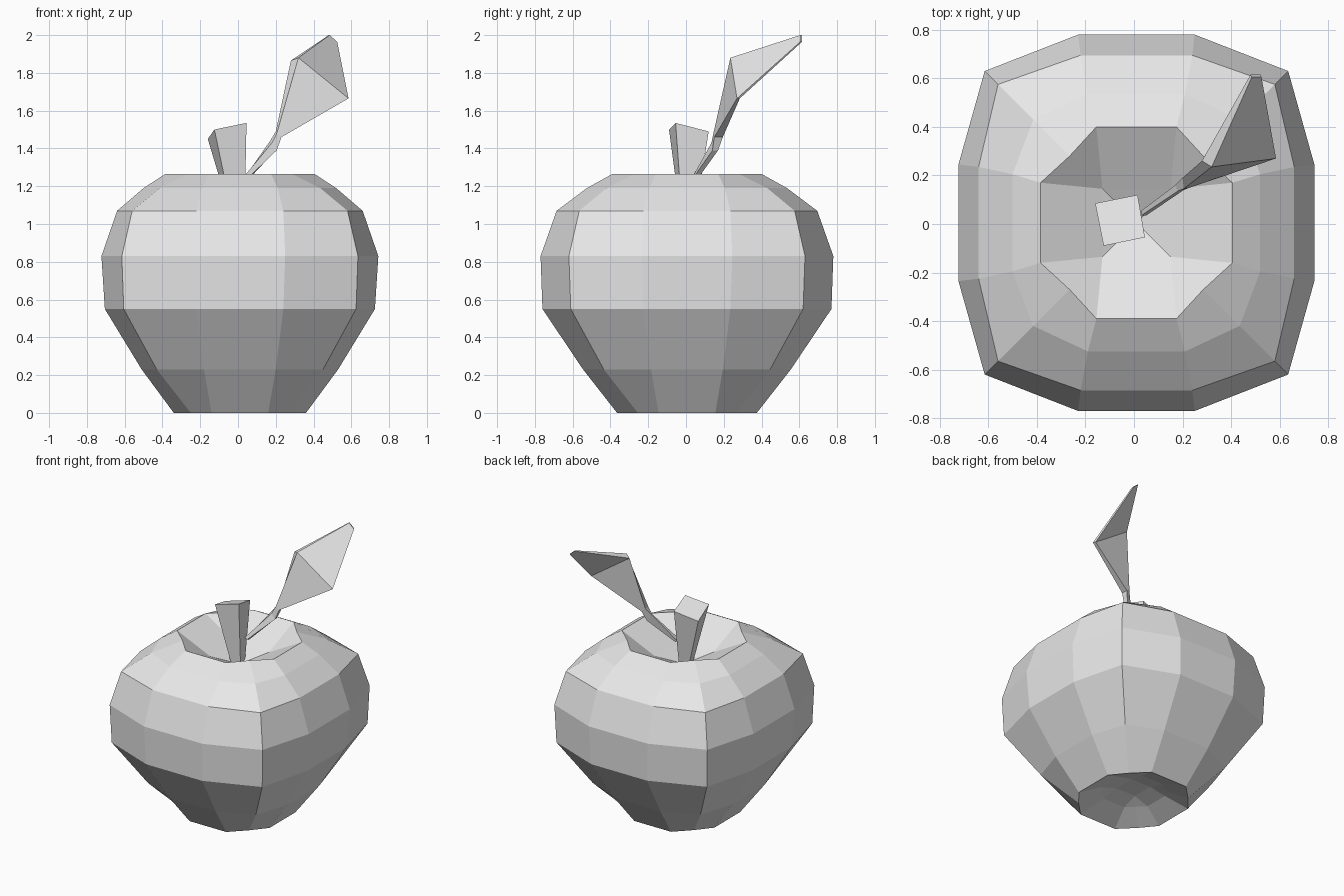
import bpy
import bmesh
from mathutils import Vector

cube = bpy.data.objects.get("Cube")
if cube:
    bpy.data.objects.remove(cube, do_unlink=True)

# One plain grey for the whole fruit
GREY = (0.8, 0.8, 0.8, 1.0)
grey = bpy.data.materials.new("light grey")
grey.use_nodes = True
grey.diffuse_color = GREY
grey.node_tree.nodes["Principled BSDF"].inputs["Base Color"].default_value = GREY


def skin(bm, a, b):
    """Join two equal vertex loops with quads."""
    n = len(a)
    for i in range(n):
        j = (i + 1) % n
        bm.faces.new((a[i], a[j], b[j], b[i]))


def finish(bm, name):
    bmesh.ops.recalc_face_normals(bm, faces=bm.faces)
    mesh = bpy.data.meshes.new(name)
    bm.to_mesh(mesh)
    bm.free()
    mesh.materials.append(grey)
    obj = bpy.data.objects.new(name, mesh)
    bpy.context.collection.objects.link(obj)
    return obj


def loft(name, sections):
    """Closed solid through a list of equal sections."""
    bm = bmesh.new()
    loops = [[bm.verts.new(p) for p in s] for s in sections]
    for a, b in zip(loops, loops[1:]):
        skin(bm, a, b)
    bm.faces.new(loops[0])
    bm.faces.new(loops[-1])
    return finish(bm, name)


CENTRE = Vector((0.01, 0.005, 0))


def ring(bm, z, rx, ry, half, corner):
    """Twelve-sided squarish ring: two points per side and one per corner."""
    pts = [(rx, -half), (rx, half), (corner, corner),
           (half, ry), (-half, ry), (-corner, corner),
           (-rx, half), (-rx, -half), (-corner, -corner),
           (-half, -ry), (half, -ry), (corner, -corner)]
    return [bm.verts.new(CENTRE + Vector((x, y, z))) for x, y in pts]


def cap(bm, loop, half, z, tip_z):
    """Close a ring with four inner points and a centre point."""
    inner = [bm.verts.new(CENTRE + Vector((sx * half, sy * half, z)))
             for sx, sy in ((1, 1), (-1, 1), (-1, -1), (1, -1))]
    tip = bm.verts.new(CENTRE + Vector((0, 0, tip_z)))
    for k in range(4):
        p, q = inner[k], inner[(k + 1) % 4]
        c = 3 * k + 2
        m0, m1, m2 = loop[c - 1], loop[(c + 1) % 12], loop[(c + 2) % 12]
        bm.faces.new((m0, loop[c], m1, p))
        bm.faces.new((m1, m2, q, p))
        bm.faces.new((p, q, tip))


# Fruit body: height, side reach in x and y, side half width, corner reach
PROFILE = [
    (0.07, 0.20, 0.20, 0.09, 0.145),
    (0.00, 0.35, 0.37, 0.15, 0.26),
    (0.23, 0.52, 0.55, 0.19, 0.44),
    (0.55, 0.715, 0.765, 0.23, 0.615),
    (0.83, 0.733, 0.775, 0.24, 0.625),
    (1.07, 0.65, 0.69, 0.23, 0.57),
    (1.19, 0.51, 0.53, 0.20, 0.425),
    (1.265, 0.395, 0.395, 0.165, 0.275),
]
bm = bmesh.new()
rings = [ring(bm, *row) for row in PROFILE]
for a, b in zip(rings, rings[1:]):
    skin(bm, a, b)
cap(bm, rings[0], 0.08, 0.1, 0.1)
cap(bm, rings[-1], 0.14, 1.13, 1.06)
finish(bm, "fruit_body")

# Stem: tapered four-sided peg with a slanted top
loft("stem", [
    [(-0.04, 0.03, 1.05), (0.02, 0.05, 1.05), (0.035, -0.02, 1.05), (-0.03, -0.03, 1.05)],
    [(-0.16, 0.085, 1.45), (0.015, 0.12, 1.49), (0.045, -0.055, 1.535), (-0.125, -0.09, 1.5)],
])

# Leaf: thin stalk that opens into a folded blade
loft("leaf", [
    [(0.03, 0.055, 1.24), (0.03, 0.035, 1.25), (0.05, 0.035, 1.24), (0.05, 0.055, 1.23)],
    [(0.17, 0.16, 1.44), (0.18, 0.135, 1.43), (0.205, 0.14, 1.39), (0.2, 0.17, 1.39)],
    [(0.2, 0.19, 1.49), (0.205, 0.145, 1.48), (0.23, 0.15, 1.46), (0.225, 0.195, 1.46)],
    [(0.28, 0.26, 1.865), (0.32, 0.235, 1.88), (0.585, 0.27, 1.665), (0.575, 0.285, 1.665)],
    [(0.48, 0.615, 2.0), (0.485, 0.605, 2.0), (0.525, 0.605, 1.965), (0.52, 0.615, 1.965)],
])
